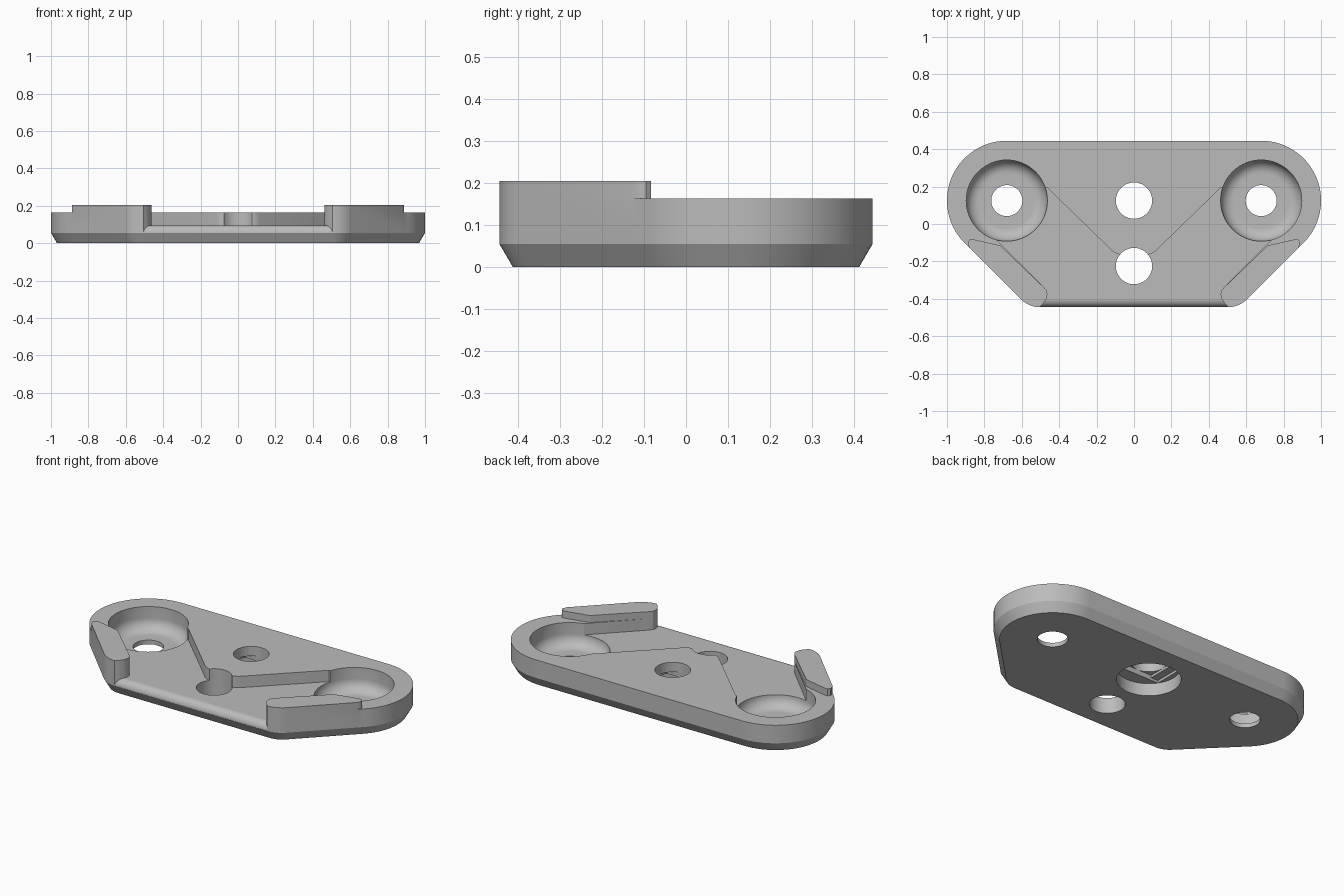
import bpy, bmesh
from math import sin, cos, pi, radians

if "Cube" in bpy.data.objects:
    bpy.data.objects.remove(bpy.data.objects["Cube"])


def loft(name, rings):
    """Solid skinned through matching rings of 3D points."""
    bm = bmesh.new()
    loops = [[bm.verts.new(p) for p in ring] for ring in rings]
    n = len(loops[0])
    for a, b in zip(loops, loops[1:]):
        for i in range(n):
            j = (i + 1) % n
            bm.faces.new((a[i], a[j], b[j], b[i]))
    bm.faces.new(loops[0][::-1])
    bm.faces.new(loops[-1])
    bmesh.ops.recalc_face_normals(bm, faces=bm.faces)
    mesh = bpy.data.meshes.new(name)
    bm.to_mesh(mesh)
    bm.free()
    obj = bpy.data.objects.new(name, mesh)
    bpy.context.collection.objects.link(obj)
    return obj


def prism(name, points, z0, z1):
    return loft(name, [[(x, y, z) for x, y in points] for z in (z0, z1)])


def arc(cx, cy, r, a0, a1, steps=24):
    angles = [radians(a0 + (a1 - a0) * i / steps) for i in range(steps + 1)]
    return [(cx + r * cos(a), cy + r * sin(a)) for a in angles]


def turned(name, cx, cy, profile, n=64):
    """Solid of revolution from (radius, height) pairs."""
    return loft(name, [[(cx + r * cos(2 * pi * i / n), cy + r * sin(2 * pi * i / n), z)
                        for i in range(n)] for r, z in profile])


def mirror(points):
    return [(-x, y) for x, y in reversed(points)]


def cut(target, cutter):
    """Subtract the cutter and remove it."""
    mod = target.modifiers.new("cut", 'BOOLEAN')
    mod.operation = 'DIFFERENCE'
    mod.solver = 'EXACT'
    mod.object = cutter
    graph = bpy.context.evaluated_depsgraph_get()
    mesh = bpy.data.meshes.new_from_object(target.evaluated_get(graph))
    target.modifiers.clear()
    target.data = mesh
    bpy.data.objects.remove(cutter)


EAR_X, EAR_Y = 0.68, 0.125
TOP, FLOOR, LUG_TOP = 0.163, 0.095, 0.205


def outline(inset, z):
    half = (arc(0.5, -0.295, 0.15 - inset, -90, -45, 12)
            + arc(EAR_X, EAR_Y, 0.32 - inset, -45, 90, 40))
    return [(x, y, z) for x, y in half + mirror(half)]


# Plate body with a bevelled underside
plate = loft("mounting_plate", [outline(0.032, 0), outline(0, 0.055), outline(0, LUG_TOP)])

# Lower the top everywhere except the two raised lugs
lug = [(0.715, -0.115), (0.855, -0.083), (0.878, -0.083), (0.888, -0.095),
       (0.888, -0.11), (0.872, -0.14), (1.0, -0.14), (1.0, -0.6), (0.505, -0.6),
       (0.505, -0.445)]
lug_end = [(0.485, -0.425), (0.468, -0.4), (0.463, -0.375), (0.468, -0.355), (0.482, -0.338)]
top_cutter = prism("top_cutter", [(-2, -2), (2, -2), (2, 2), (-2, 2)], TOP, 0.4)
for points in (lug + lug_end, mirror(lug + lug_end)):
    cut(top_cutter, prism("lug_block", points, 0.1, 0.5))
cut(plate, top_cutter)

# Sunken front channel between the lugs, with a rounded front lip
half = [(0.075, -0.163), (0.095, -0.158), (0.115, -0.145), (0.465, 0.195), (0.62, 0.19),
        (0.68, 0.1), (0.735, -0.085)] + lug_end[::-1] + [(0.505, -0.445), (0.505, -0.8)]
channel = prism("channel_cutter", half + mirror(half), 0.03, 0.4)
lip = [(1, -0.1), (1, FLOOR)] + arc(-0.403, FLOOR - 0.042, 0.042, 90, 180, 10) + [(-0.446, -0.1)]
cut(channel, loft("lip_core", [[(x, y, z) for y, z in lip] for x in (-1, 1)]))
cut(plate, channel)

# Dished round pockets with through holes
dish = [(0.083, -0.1), (0.083, 0.025)] + arc(0.147, 0.095, 0.07, -90, 0, 10) + [(0.217, 0.4)]
for side in (-1, 1):
    cut(plate, turned("pocket_cutter", side * EAR_X, EAR_Y, dish))

# Front hole, and rear hole with a stepped counterbore below
HOLE = 0.097
cut(plate, turned("front_hole_cutter", 0, -0.225, [(HOLE, -0.1), (HOLE, 0.4)]))
cut(plate, turned("rear_hole_cutter", 0, EAR_Y, [(HOLE, -0.1), (HOLE, 0.4)]))
cut(plate, turned("bore_cutter", 0, EAR_Y, [(0.175, -0.1), (0.175, 0.075)]))
for reach, height in ((0.145, 0.09), (HOLE, 0.105)):
    square = [(sx * reach, EAR_Y + sy * HOLE)
              for sx, sy in ((-1, -1), (1, -1), (1, 1), (-1, 1))]
    cut(plate, prism("step_cutter", square, 0.02, height))

# Single grey finish
grey = bpy.data.materials.new("plain_grey")
grey.use_nodes = True
colour = (0.5, 0.5, 0.5, 1)
grey.diffuse_color = colour
grey.node_tree.nodes["Principled BSDF"].inputs["Base Color"].default_value = colour
plate.data.materials.clear()
plate.data.materials.append(grey)
for poly in plate.data.polygons:
    poly.material_index = 0

bpy.ops.object.select_all(action='DESELECT')
plate.select_set(True)
bpy.context.view_layer.objects.active = plate
bpy.ops.object.shade_smooth_by_angle(angle=radians(25))
